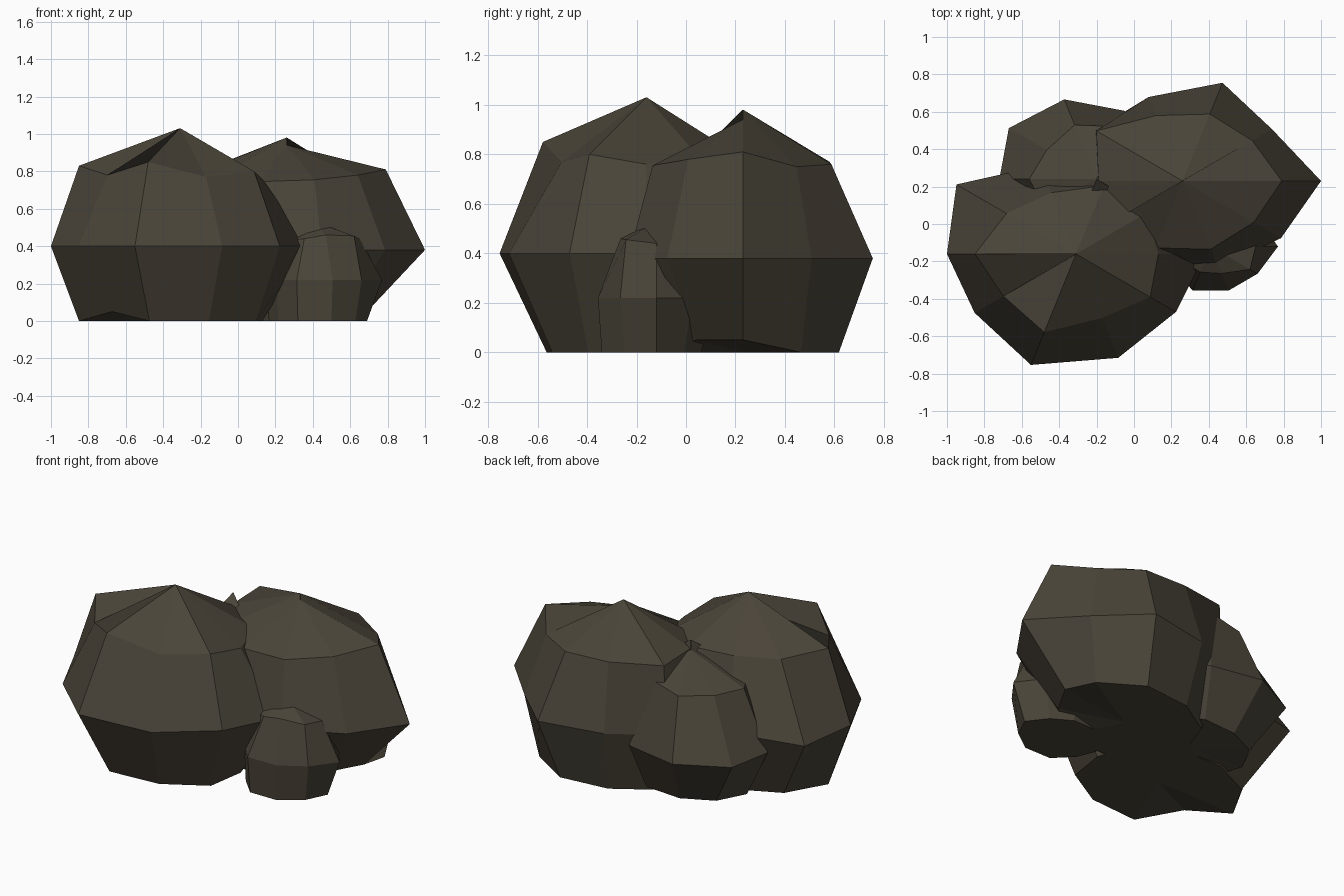
import bpy, bmesh, math

SIDES = 10
SQUASH = 0.80  # every stone is shallower front to back

# One flat colour for every stone
stone = bpy.data.materials.new("dark_brown_stone")
stone.diffuse_color = (0.068, 0.058, 0.040, 1.0)


def boulder(name, centre, mid_z, base, base_z, mid, top, top_z, tip_z):
    """Rough four-band sphere: flattened base, belly, shoulder, uneven tip."""
    bm = bmesh.new()
    bands = [(base, base_z), (mid, [mid_z] * SIDES), (top, top_z), ([0.002] * SIDES, tip_z)]
    rings = []
    for radii, heights in bands:
        ring = []
        for i in range(SIDES):
            a = 2 * math.pi * i / SIDES
            ring.append(bm.verts.new((centre[0] + radii[i] * math.cos(a),
                                      centre[1] + radii[i] * math.sin(a) * SQUASH, heights[i])))
        rings.append(ring)
    for low, high in zip(rings, rings[1:]):
        for i in range(SIDES):
            j = (i + 1) % SIDES
            bm.faces.new((low[i], low[j], high[j], high[i]))
    # Underside fans to a point on the ground
    foot = bm.verts.new((centre[0], centre[1], 0))
    for i in range(SIDES):
        bm.faces.new((foot, rings[0][(i + 1) % SIDES], rings[0][i]))
    bm.faces.new(rings[-1])
    bmesh.ops.recalc_face_normals(bm, faces=bm.faces)
    mesh = bpy.data.meshes.new(name)
    bm.to_mesh(mesh)
    bm.free()
    mesh.materials.append(stone)
    obj = bpy.data.objects.new(name, mesh)
    bpy.context.collection.objects.link(obj)


FLAT = [0.0] * SIDES

# Radii and heights run anticlockwise from +x in 36 degree steps
boulder("large_left_boulder", (-0.31, -0.16), 0.40,
        [.44, .46, .47, .47, .50, .54, .45, .53, .50, .50],
        [0, 0, 0, 0, 0, 0, .05, 0, 0, 0],
        [.69, .66, .66, .62, .79, .69, .67, .78, .73, .66],
        [.44, .47, .48, .43, .46, .54, .48, .55, .45, .49],
        [.76, .78, .80, .80, .80, .83, .78, .85, .77, .80],
        [1.03] * 6 + [.95] + [1.03] * 3)

boulder("large_right_boulder", (0.26, 0.23), 0.38,
        [.43, .50, .51, .47, .46, .45, .45, .45, .45, .40],
        [.05, 0, 0, 0, 0, 0, 0, 0, 0, .05],
        [.74, .59, .69, .59, .58, .60, .60, .60, .61, .65],
        [.53, .46, .47, .46, .57, .45, .47, .47, .48, .47],
        [.81, .75, .76, .77, .80, .80, .76, .745, .755, .78],
        [.94] + [.98] * 6 + [.94] * 3)

boulder("rear_boulder", (-0.20, 0.24), 0.31,
        [.34, .34, .34, .34, .36, .38, .36, .34, .34, .34],
        [.03] * 3 + [.02, .02, .02] + [0] * 4,
        [.48, .48, .48, .56, .58, .52, .48, .48, .48, .48],
        [.34, .34, .37, .38, .33, .36, .34, .34, .34, .34],
        [.66, .66, .72, .66, .65, .66, .66, .66, .66, .66],
        [.80] * 7 + [.86] * 3)

boulder("small_front_boulder", (0.41, -0.12), 0.22,
        [.28, .24, .24, .24, .24, .24, .24, .29, .29, .27],
        FLAT,
        [.36, .31, .31, .31, .31, .31, .25, .31, .31, .31],
        [.24, .22, .22, .22, .22, .22, .18, .18, .19, .26],
        [.44, .44, .44, .44, .44, .44, .43, .44, .46, .455],
        [.53] * SIDES)
